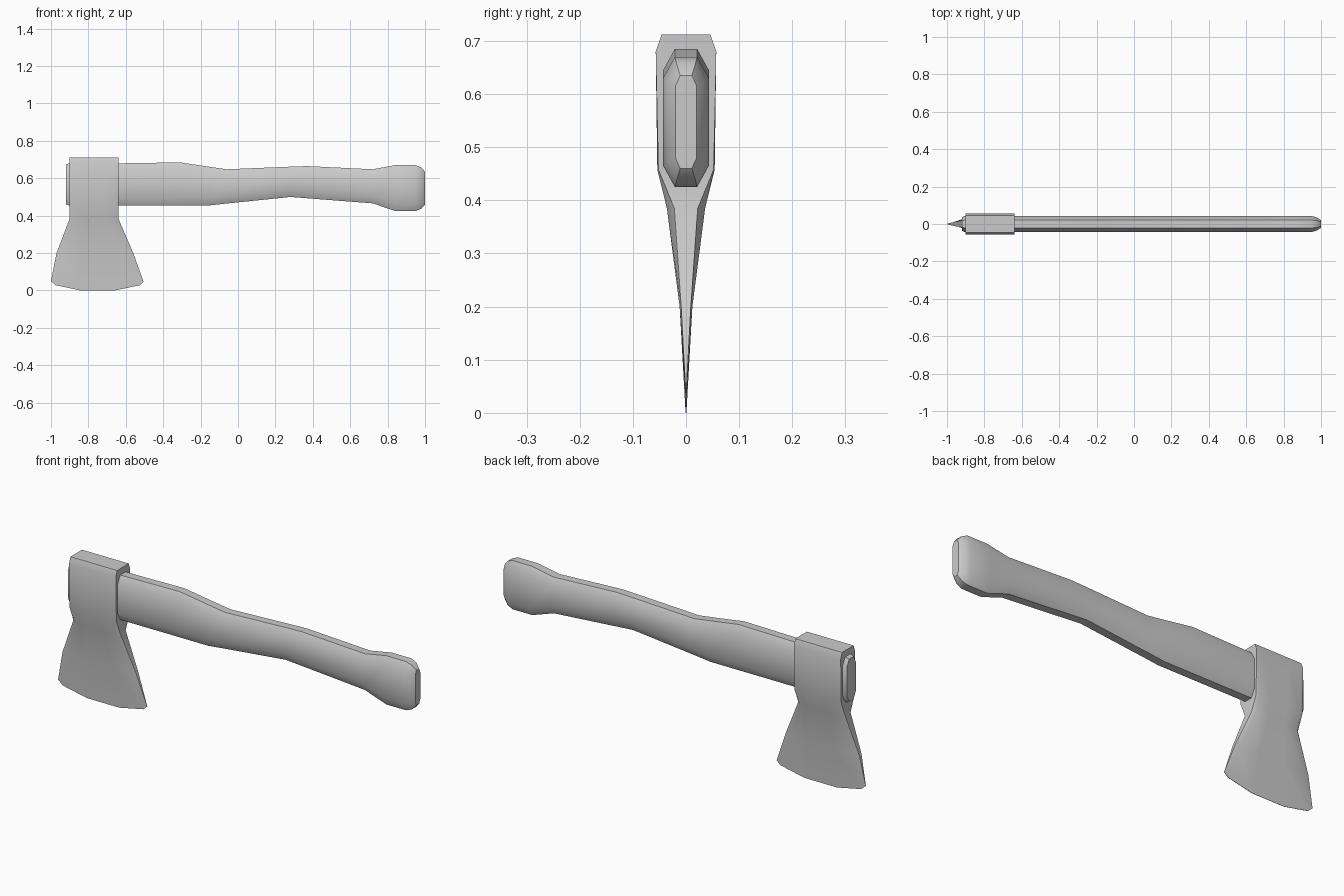
import bpy, bmesh, math

if "Cube" in bpy.data.objects:
    bpy.data.objects.remove(bpy.data.objects["Cube"])


def skin(name, rings, angle):
    """Join equal-length rings of points into one closed mesh."""
    bm = bmesh.new()
    loops = [[bm.verts.new(p) for p in ring] for ring in rings]
    n = len(loops[0])
    for a, b in zip(loops, loops[1:]):
        for i in range(n):
            j = (i + 1) % n
            bm.faces.new((a[i], a[j], b[j], b[i]))
    bm.faces.new(loops[0])
    bm.faces.new(loops[-1])
    bmesh.ops.remove_doubles(bm, verts=bm.verts, dist=0.0005)
    bmesh.ops.recalc_face_normals(bm, faces=bm.faces)
    mesh = bpy.data.meshes.new(name)
    bm.to_mesh(mesh)
    bm.free()
    obj = bpy.data.objects.new(name, mesh)
    bpy.context.collection.objects.link(obj)
    bpy.ops.object.select_all(action='DESELECT')
    obj.select_set(True)
    bpy.context.view_layer.objects.active = obj
    bpy.ops.object.shade_smooth_by_angle(angle=math.radians(angle))
    return obj


def octagon(x, top, bottom, w, flat, c):
    """Tall chamfered cross-section of the handle."""
    half = [(flat, top), (w, top - c), (w, bottom + c), (flat, bottom)]
    return [(x, y, z) for y, z in half] + [(x, -y, z) for y, z in reversed(half)]


# Handle: stations of x, top, bottom, half width, flat half width, chamfer
stations = [(-0.92, 0.673, 0.46, 0.036, 0.018, 0.035),
            (-0.905, 0.68, 0.455, 0.043, 0.021, 0.04)]
for x, top, bottom in [(-0.62, 0.68, 0.455), (-0.31, 0.685, 0.455),
                       (-0.15, 0.661, 0.455), (-0.06, 0.648, 0.465),
                       (0.28, 0.662, 0.50), (0.37, 0.665, 0.493),
                       (0.72, 0.648, 0.466), (0.84, 0.67, 0.425),
                       (0.95, 0.67, 0.425)]:
    stations.append((x, top, bottom, 0.043, 0.021, 0.04))
stations += [(0.98, 0.658, 0.437, 0.034, 0.018, 0.035),
             (1.0, 0.635, 0.46, 0.02, 0.011, 0.02)]
skin("handle", [octagon(*s) for s in stations], 40)

# Axe head: rows of left x, right x, z, edge half thickness, middle half thickness
rows = [(-0.90, -0.64, 0.712, 0.046, 0.046),
        (-0.90, -0.64, 0.68, 0.057, 0.057),
        (-0.90, -0.64, 0.458, 0.052, 0.054),
        (-0.90, -0.64, 0.385, 0.022, 0.036),
        (-0.97, -0.56, 0.20, 0.009, 0.012)]
fractions = [0, 0.06, 0.32, 0.68, 0.94, 1]
rings = []
for left, right, z, edge, middle in rows:
    cols = [(left + (right - left) * f, edge if f in (0, 1) else middle)
            for f in fractions]
    rings.append([(x, -t, z) for x, t in cols] + [(x, t, z) for x, t in reversed(cols)])
# Curved cutting edge
cut = [(-1.0, 0.05), (-0.975, 0.028), (-0.84, 0.0),
       (-0.66, 0.0), (-0.525, 0.028), (-0.505, 0.047)]
rings.append([(x, -0.0008, z) for x, z in cut] + [(x, 0.0008, z) for x, z in reversed(cut)])
skin("axe_head", rings, 30)
